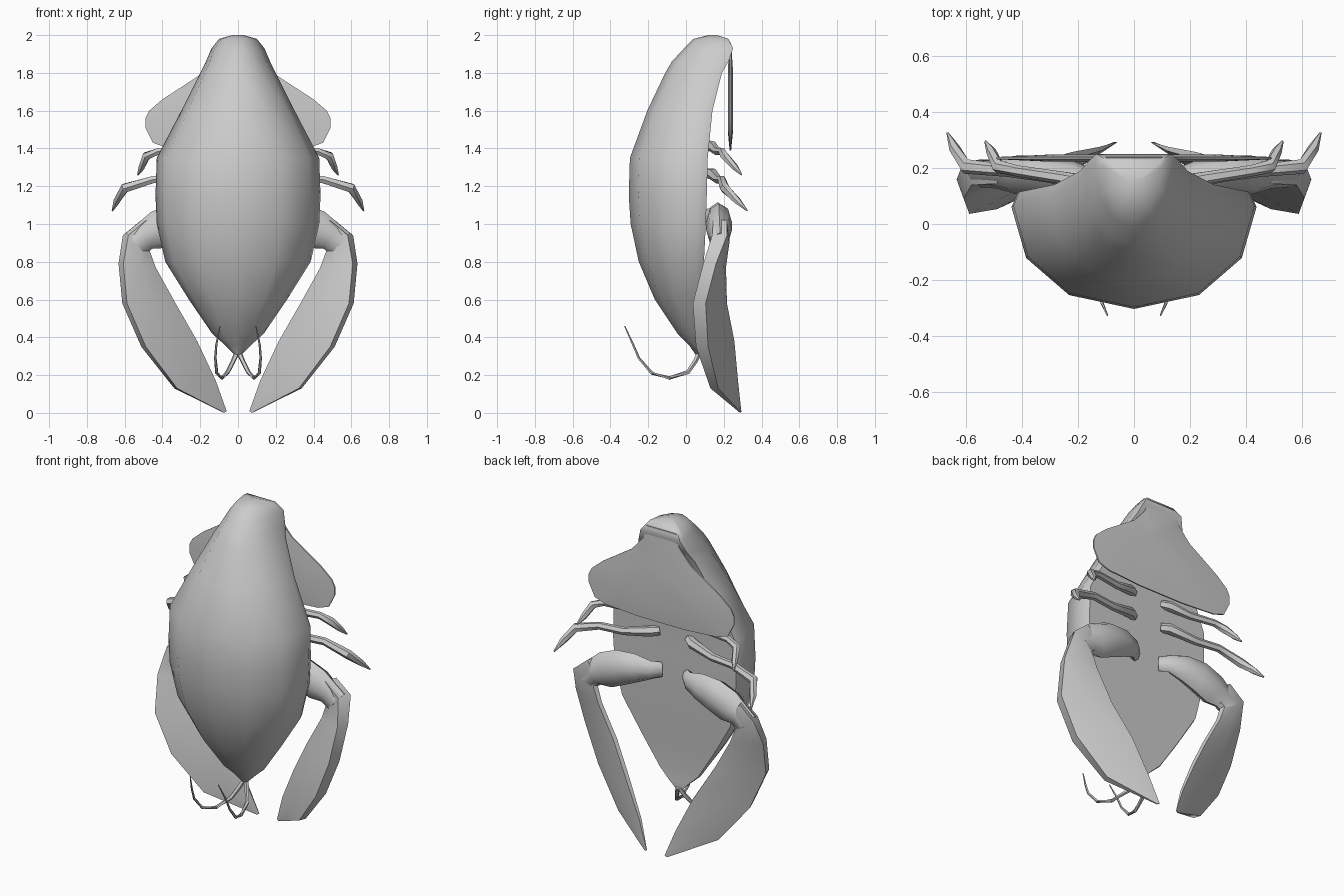
import bpy, bmesh, math
from mathutils import Vector


def finish(name, bm, angle=40, mirror=False):
    bmesh.ops.recalc_face_normals(bm, faces=bm.faces)
    me = bpy.data.meshes.new(name)
    bm.to_mesh(me)
    bm.free()
    ob = bpy.data.objects.new(name, me)
    bpy.context.collection.objects.link(ob)
    bpy.ops.object.select_all(action='DESELECT')
    ob.select_set(True)
    bpy.context.view_layer.objects.active = ob
    bpy.ops.object.shade_smooth_by_angle(angle=math.radians(angle))
    if mirror:
        m = ob.modifiers.new("mirror", 'MIRROR')
        m.use_axis[0] = True
        m.use_mirror_merge = False
    return ob


def loft(name, rings, angle=40, mirror=False):
    """Skin a list of equal-sized point rings and cap both ends."""
    bm = bmesh.new()
    vs = [[bm.verts.new(p) for p in r] for r in rings]
    n = len(vs[0])
    for a, b in zip(vs, vs[1:]):
        for i in range(n):
            j = (i + 1) % n
            bm.faces.new((a[i], a[j], b[j], b[i]))
    bm.faces.new(vs[0])
    bm.faces.new(vs[-1])
    return finish(name, bm, angle, mirror)


def tube(name, path, sides=6, flat=1.0, mirror=True):
    """Tapered limb through (x, y, z, radius) points; flat squashes it in y."""
    pts = [Vector(p[:3]) for p in path]
    rings = []
    for i, p in enumerate(pts):
        t = (pts[min(i + 1, len(pts) - 1)] - pts[max(i - 1, 0)]).normalized()
        u = Vector((0, 1, 0))
        u = (u - t * u.dot(t)).normalized()
        v = t.cross(u)
        r = path[i][3]
        rings.append([p + u * (r * flat * math.cos(a)) + v * (r * math.sin(a))
                      for a in (math.tau * k / sides for k in range(sides))])
    return loft(name, rings, 50, mirror)


# Body shell: domed front, flat belly (z, half width, front y, belly y)
stations = [
    (2.00, .03, .12, .165), (1.98, .10, .04, .225), (1.93, .14, -.01, .25),
    (1.86, .17, -.075, .225), (1.80, .20, -.11, .19), (1.60, .30, -.205, .14),
    (1.35, .43, -.297, .115), (1.15, .437, -.303, .11),
    (1.00, .43, -.293, .105), (.80, .385, -.25, .095), (.60, .26, -.165, .08),
    (.42, .137, -.045, .07), (.36, .07, .015, .075), (.31, .02, .05, .07)]
# Cross-section as fractions of half width and depth
half = [(.53, .12), (.88, .44), (1, .88), (.95, 1)]
section = [(0, 0)] + half + [(-x, y) for x, y in reversed(half)]
loft("body", [[(w * sx, f + (b - f) * sy, z) for sx, sy in section]
              for z, w, f, b in stations], 50)

# Tail fan folded back down behind the body, thinner toward the rim
edge = [(.10, 1.96), (.12, 1.88), (.20, 1.79), (.40, 1.66), (.47, 1.60), (.49, 1.56),
        (.49, 1.51), (.45, 1.43), (.38, 1.405), (.15, 1.39)]
outline = edge + [(-x, z) for x, z in reversed(edge)]
loft("tail_fan", [[(x * s, y, 1.62 + (z - 1.62) * s) for x, z in outline]
                  for y, s in ((.222, .6), (.231, 1), (.239, 1), (.248, .6))], 50)

# Walking legs
tube("upper_leg", [(.10, .11, 1.42, .025), (.14, .14, 1.41, .029), (.26, .165, 1.385, .022),
                   (.42, .19, 1.385, .02), (.485, .205, 1.36, .024), (.51, .26, 1.30, .018),
                   (.53, .295, 1.26, .004)])
tube("lower_leg", [(.10, .11, 1.27, .027), (.14, .14, 1.265, .031), (.30, .17, 1.235, .023),
                   (.45, .19, 1.235, .022), (.60, .205, 1.19, .027), (.64, .27, 1.125, .02),
                   (.665, .325, 1.07, .004)])

# Claw arm from the belly to the elbow
tube("claw_arm", [(.085, .11, 1.035, .045), (.13, .15, 1.035, .055), (.22, .168, 1.03, .085),
                  (.32, .175, 1.01, .103), (.42, .175, .968, .104), (.49, .178, .938, .078),
                  (.545, .18, .895, .075)], sides=8, flat=.66)

# Claw blade: thick outer edge forward, thin inner edge to the rear
blade = [  # outer edge point, inner edge point, half thickness
    ((.50, .18, 1.02), (.42, .19, .91), .038),
    ((.595, .178, .94), (.475, .195, .865), .042),
    ((.62, .125, .79), (.44, .20, .77), .036),
    ((.60, .07, .58), (.335, .205, .58), .036),
    ((.50, .085, .35), (.22, .245, .38), .034),
    ((.33, .15, .13), (.12, .268, .17), .022),
    ((.075, .288, .001), (.06, .292, .008), .003)]
rings = []
for o, i, t in blade:
    o, i = Vector(o), Vector(i)
    n = Vector((.35, .94, 0)) * t
    m = o.lerp(i, .5)
    rings.append([o - n, o + n, m + n * 1.1, i + n * .35, i - n * .35, m - n * 1.1])
loft("claw", rings, 45, True)

# Antennae
tube("antenna", [(.005, .07, .32, .014), (.025, .05, .275, .013), (.055, .01, .215, .012),
                 (.085, -.09, .185, .010), (.112, -.18, .21, .009), (.12, -.25, .29, .007),
                 (.115, -.28, .36, .006), (.095, -.325, .46, .003)], sides=5)
